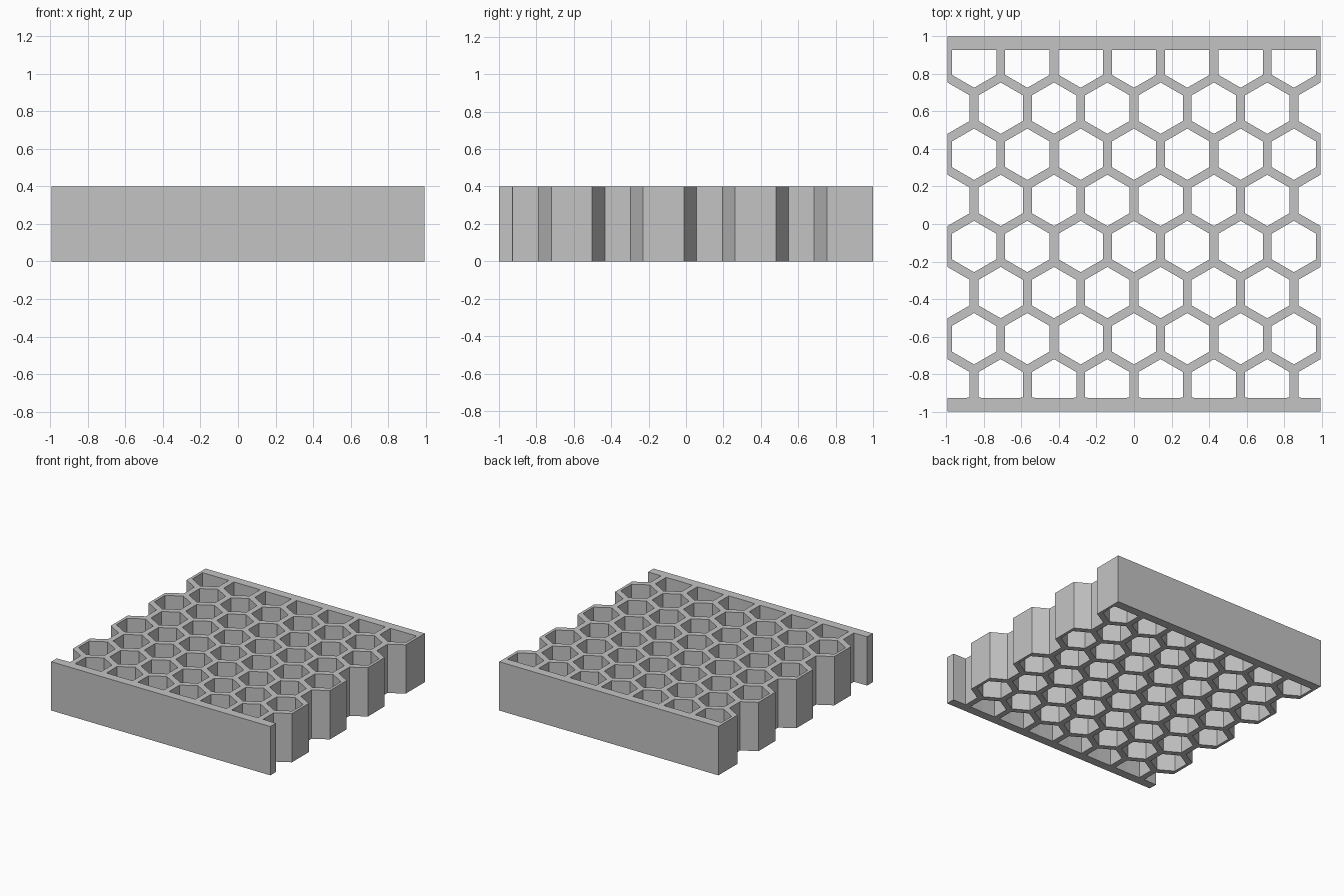
import bpy, bmesh
from math import radians, cos, sin, sqrt
from mathutils import Matrix

PITCH = 0.284            # distance between neighbouring cells
ROW = 0.2457             # distance between rows
RADIUS = 0.237 / sqrt(3)  # cell corner radius
WIDTH, DEPTH, HEIGHT = 7 * PITCH, 2.0, 0.4
FIRST_ROW = -0.857
BAR_INNER = 0.928        # inner face of the solid end bars

cube = bpy.data.objects.get("Cube")
if cube:
    bpy.data.objects.remove(cube, do_unlink=True)

grey = bpy.data.materials.new("light grey")
grey.use_nodes = True
colour = (0.55, 0.55, 0.55, 1)
grey.diffuse_color = colour
grey.node_tree.nodes["Principled BSDF"].inputs["Base Color"].default_value = colour


def add_object(name, bm):
    bmesh.ops.recalc_face_normals(bm, faces=bm.faces)
    mesh = bpy.data.meshes.new(name)
    bm.to_mesh(mesh)
    bm.free()
    mesh.materials.append(grey)
    obj = bpy.data.objects.new(name, mesh)
    bpy.context.collection.objects.link(obj)
    return obj


def add_cell(bm, cx, cy):
    """Upright hexagonal prism, cut flat where it meets an end bar."""
    corners = [(cx + RADIUS * cos(radians(a)), cy + RADIUS * sin(radians(a)))
               for a in range(30, 390, 60)]
    flat = [(x, max(-BAR_INNER, min(BAR_INNER, y))) for x, y in corners]
    base = bm.faces.new([bm.verts.new((x, y, -0.1)) for x, y in flat])
    top = bmesh.ops.extrude_face_region(bm, geom=[base])["geom"]
    bmesh.ops.translate(bm, vec=(0, 0, HEIGHT + 0.2),
                        verts=[v for v in top if isinstance(v, bmesh.types.BMVert)])


# Solid block
bm = bmesh.new()
bmesh.ops.create_cube(bm, size=1, matrix=Matrix.Translation((0, 0, HEIGHT / 2))
                      @ Matrix.Diagonal((WIDTH, DEPTH, HEIGHT, 1)))
block = add_object("honeycomb_block", bm)

# Staggered cells: even rows run half a cell past the open sides
bm = bmesh.new()
for row in range(8):
    count = 7 if row % 2 else 8
    for i in range(count):
        add_cell(bm, (i - (count - 1) / 2) * PITCH, FIRST_ROW + row * ROW)
cutter = add_object("cell_cutter", bm)
cutter.hide_render = True

# Cut the cells through the block, then drop the cutter
cut = block.modifiers.new("cells", "BOOLEAN")
cut.operation = "DIFFERENCE"
cut.solver = "EXACT"
cut.object = cutter
graph = bpy.context.evaluated_depsgraph_get()
mesh = bpy.data.meshes.new_from_object(block.evaluated_get(graph))
block.modifiers.clear()
block.data = mesh
bpy.data.objects.remove(cutter, do_unlink=True)
